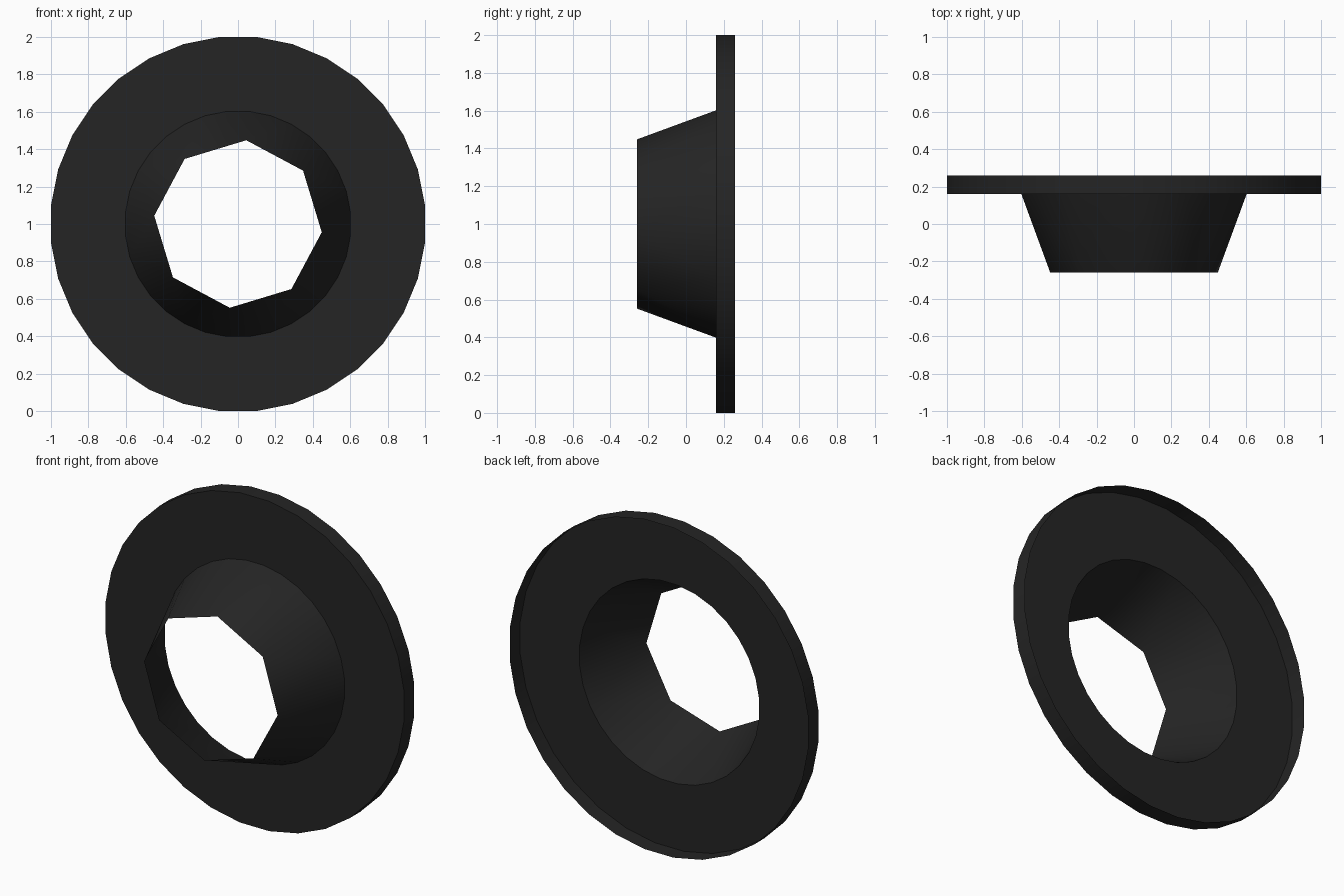
import bpy, bmesh, math

if "Cube" in bpy.data.objects:
    bpy.data.objects.remove(bpy.data.objects["Cube"])

N = 32                       # sides of the flange
START = math.radians(5.625)  # half a side, puts a flat side on top

mat = bpy.data.materials.new("dark_black")
mat.diffuse_color = (0.018, 0.018, 0.018, 1)
mat.use_nodes = True
mat.node_tree.nodes["Principled BSDF"].inputs["Base Color"].default_value = mat.diffuse_color


def ring(bm, radius, y, count):
    """Ring of vertices around the y axis at height z = 1."""
    out = []
    for i in range(count):
        a = START + 2 * math.pi * i / count
        # every ring starts on the vertex just below the +x axis
        a -= 2 * START
        out.append(bm.verts.new((radius * math.cos(a), y, 1 + radius * math.sin(a))))
    return out


def bridge(bm, inner, outer):
    n = len(inner)
    for i in range(n):
        j = (i + 1) % n
        bm.faces.new((inner[i], outer[i], outer[j], inner[j]))


def finish(bm, name, angle):
    mesh = bpy.data.meshes.new(name)
    bm.to_mesh(mesh)
    bm.free()
    obj = bpy.data.objects.new(name, mesh)
    bpy.context.collection.objects.link(obj)
    mesh.materials.append(mat)
    bpy.ops.object.select_all(action='DESELECT')
    obj.select_set(True)
    bpy.context.view_layer.objects.active = obj
    bpy.ops.object.shade_smooth_by_angle(angle=math.radians(angle))
    return obj


# Flange: thin front plate with an outer lip, open at the back
bm = bmesh.new()
hole = ring(bm, 0.605, 0.16, N)
edge = ring(bm, 1.0048, 0.16, N)
lip = ring(bm, 1.0048, 0.26, N)
bridge(bm, hole, edge)
bridge(bm, edge, lip)
finish(bm, "flange", 40)

# Funnel: round root tapering forward to an octagonal mouth
bm = bmesh.new()
root = ring(bm, 0.605, 0.16, N)
mouth = ring(bm, 0.45, -0.26, 8)
for k in range(8):
    for j in range(4 * k - 2, 4 * k + 2):
        bm.faces.new((mouth[k], root[j % N], root[(j + 1) % N]))
    bm.faces.new((mouth[k], root[4 * k + 2], mouth[(k + 1) % 8]))
finish(bm, "funnel", 40)
